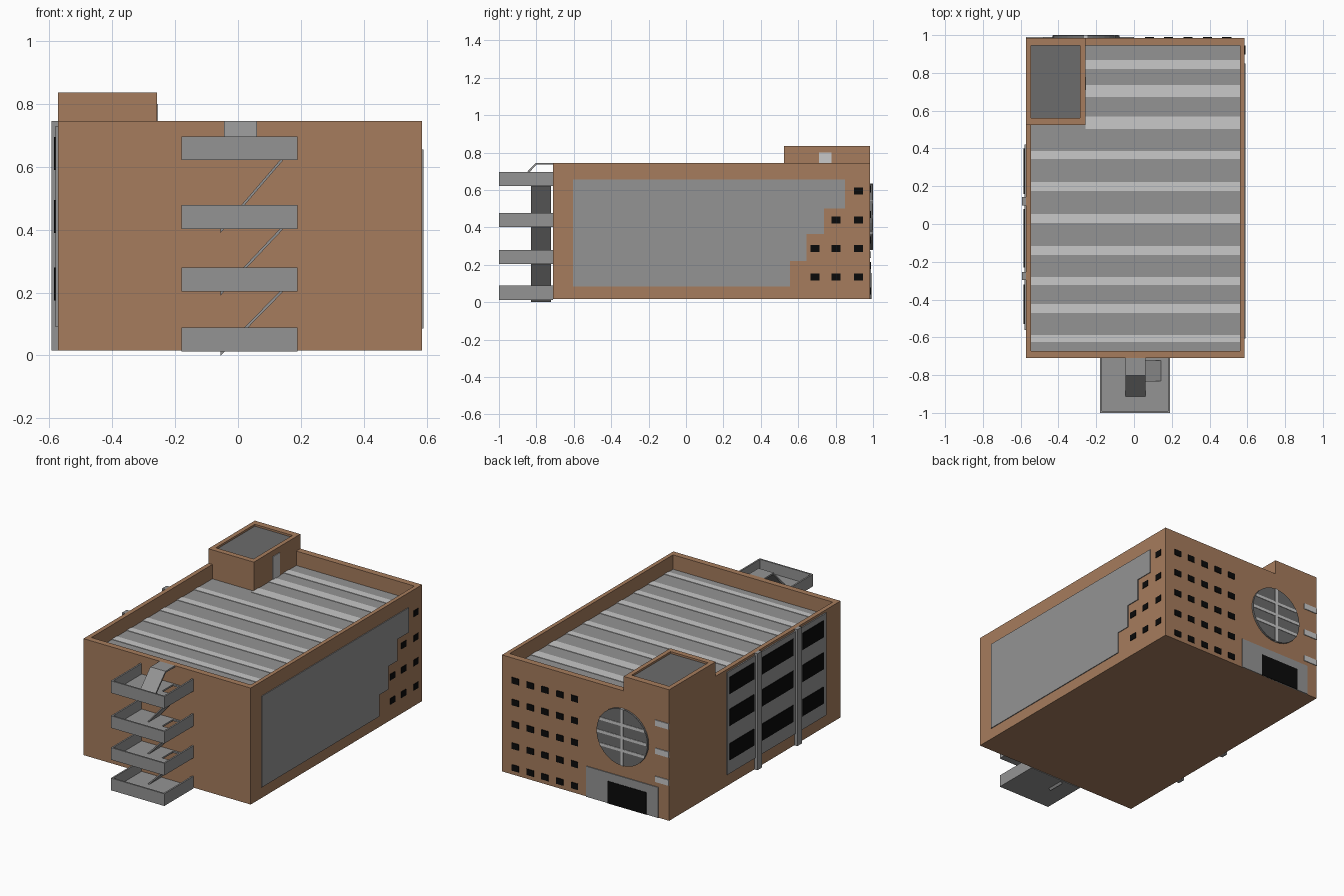
import bpy, bmesh, math
from mathutils import Vector, Matrix

if "Cube" in bpy.data.objects:
    bpy.data.objects.remove(bpy.data.objects["Cube"], do_unlink=True)


def material(name, rgb):
    m = bpy.data.materials.new(name)
    m.use_nodes = True
    m.diffuse_color = (*rgb, 1)
    m.node_tree.nodes["Principled BSDF"].inputs["Base Color"].default_value = (*rgb, 1)
    return m


BRICK = material("brick brown", (0.381, 0.202, 0.109))
GREY = material("concrete grey", (0.296, 0.296, 0.296))
LIGHT = material("light grey", (0.577, 0.577, 0.577))
DARK = material("dark grey", (0.15, 0.15, 0.15))
BLACK = material("black", (0.003, 0.003, 0.003))


def finish(bm, name, *mats):
    bmesh.ops.recalc_face_normals(bm, faces=bm.faces)
    me = bpy.data.meshes.new(name)
    bm.to_mesh(me)
    bm.free()
    for m in mats:
        me.materials.append(m)
    ob = bpy.data.objects.new(name, me)
    bpy.context.collection.objects.link(ob)
    return ob


def add_box(bm, x0, x1, y0, y1, z0, z1):
    size = Matrix.Diagonal((x1 - x0, y1 - y0, z1 - z0, 1))
    mid = Matrix.Translation(((x0 + x1) / 2, (y0 + y1) / 2, (z0 + z1) / 2))
    return bmesh.ops.create_cube(bm, size=1, matrix=mid @ size)["verts"]


def boxes(name, mat, items):
    bm = bmesh.new()
    for item in items:
        add_box(bm, *item)
    return finish(bm, name, mat)


def prism(name, mat, points, push):
    bm = bmesh.new()
    face = bm.faces.new([bm.verts.new(p) for p in points])
    new = bmesh.ops.extrude_face_region(bm, geom=[face])["geom"]
    bmesh.ops.translate(bm, vec=Vector(push), verts=[v for v in new if isinstance(v, bmesh.types.BMVert)])
    bm.faces.new([bm.verts.new(p) for p in points]) if face not in bm.faces[:] else None
    bmesh.ops.remove_doubles(bm, verts=bm.verts, dist=1e-5)
    return finish(bm, name, mat)


def walled_block(name, outer, inner, floor_z, floor_mat):
    """Solid block whose top is sunk inside a parapet."""
    bm = bmesh.new()
    add_box(bm, *outer)
    top = max(bm.faces, key=lambda f: f.calc_center_median().z)
    bmesh.ops.inset_individual(bm, faces=[top], thickness=0.01)
    c = top.calc_center_median()
    rim = bmesh.ops.extrude_face_region(bm, geom=[top])["geom"]
    for v in top.verts:
        v.co.x = inner[0] if v.co.x < c.x else inner[1]
        v.co.y = inner[2] if v.co.y < c.y else inner[3]
    sunk = [f for f in rim if isinstance(f, bmesh.types.BMFace)][0]
    for v in sunk.verts:
        v.co.x = inner[0] if v.co.x < c.x else inner[1]
        v.co.y = inner[2] if v.co.y < c.y else inner[3]
        v.co.z = floor_z
    sunk.material_index = 1
    if top.is_valid:
        bmesh.ops.delete(bm, geom=[top], context='FACES_ONLY')
    return finish(bm, name, BRICK, floor_mat)


# Main extents
X0, X1, Y0, Y1, Z0, Z1 = -0.573, 0.585, -0.71, 0.985, 0.016, 0.745
ROOF = 0.655
walled_block("building_shell", (X0, X1, Y0, Y1, Z0, Z1), (-0.545, 0.56, -0.672, 0.945), ROOF, GREY)
walled_block("stair_tower", (X0, -0.258, 0.525, Y1, ROOF, 0.836), (-0.545, -0.285, 0.56, 0.945), 0.824, DARK)
boxes("tower_door", LIGHT, [(-0.26, -0.254, 0.71, 0.778, ROOF, 0.8)])

# Painted roof stripes
stripes = [(0.82, 0.868), (0.672, 0.735), (0.502, 0.57), (0.344, 0.386), (0.175, 0.222),
           (0.005, 0.053), (-0.164, -0.116), (-0.323, -0.28), (-0.47, -0.423), (-0.624, -0.587)]
boxes("roof_stripes", LIGHT,
      [(-0.258 if y1 > 0.525 else -0.545, 0.56, y0, y1, ROOF - 0.002, ROOF + 0.003) for y0, y1 in stripes])

# Stepped side panel
steps = [(0.555, 0.085), (0.555, 0.22), (0.645, 0.22), (0.645, 0.365), (0.737, 0.365),
         (0.737, 0.5), (0.85, 0.5), (0.85, 0.655), (-0.605, 0.655), (-0.605, 0.085)]
prism("left_side_panel", GREY, [(X1 - 0.002, y, z) for y, z in steps], (0.007, 0, 0))

# Small square windows
W, H = 0.024, 0.019
side = [(y, z) for z, count in ((0.595, 1), (0.44, 2), (0.287, 3), (0.135, 3))
        for y in (0.922, 0.802, 0.69)[:count]]
boxes("left_side_windows", BLACK,
      [(X1 - 0.002, X1 + 0.004, y - W, y + W, z - H, z + H) for y, z in side])
boxes("back_windows", BLACK,
      [(x - W, x + W, Y1 - 0.002, Y1 + 0.004, z - H, z + H)
       for x in [0.081 + 0.1025 * i for i in range(5)]
       for z in [0.06 + 0.1365 * j for j in range(5)]])

# Back entrance
boxes("entrance_surround", GREY, [(-0.5, 0.0, Y1 - 0.002, Y1 + 0.005, Z0, 0.207)])
boxes("entrance_door", BLACK, [(-0.42, -0.15, Y1, Y1 + 0.008, Z0, 0.155)])

# Round back window with glazing bars
CX, CZ, R = -0.255, 0.457, 0.177
bm = bmesh.new()
bmesh.ops.create_cone(bm, cap_ends=True, segments=32, radius1=R, radius2=R, depth=0.016,
                      matrix=Matrix.Translation((CX, Y1 + 0.004, CZ)) @ Matrix.Rotation(math.pi / 2, 4, 'X'))
finish(bm, "round_window", DARK)
bars = [(CX - 0.01, CX + 0.01, Y1, Y1 + 0.015, CZ - R, CZ + R)]
for dz in (-0.08, 0, 0.08):
    half = math.sqrt(R * R - dz * dz) - 0.004
    bars.append((CX - half, CX + half, Y1, Y1 + 0.015, CZ + dz - 0.009, CZ + dz + 0.009))
boxes("round_window_bars", LIGHT, bars)

# Light slats at the back corner
boxes("corner_slats", LIGHT,
      [(X0, -0.478, Y1 - 0.002, Y1 + 0.005, z - 0.018, z + 0.018) for z in (0.254, 0.43, 0.606)])

# Glazed bays and pillars on the right side
boxes("right_side_panel", GREY, [(X0 - 0.008, X0 + 0.002, -0.56, 0.42, 0.09, 0.73)])
boxes("right_side_windows", BLACK,
      [(X0 - 0.012, X0, y0, y1, z, z + 0.104)
       for y0, y1 in ((0.16, 0.4), (-0.23, 0.08), (-0.53, -0.32))
       for z in (0.175, 0.39, 0.59)])
boxes("right_side_pillars", GREY,
      [(X0 - 0.021, X0, y - 0.022, y + 0.022, Z0, Z1) for y in (0.12, -0.275)])

# Fire escape landings: floor around a stair opening, with three low walls
LX0, LX1, LY = -0.18, 0.19, -1.0
T = 0.01
HX0, HX1, HY0, HY1 = 0.055, 0.142, -0.83, -0.722
levels = [0.012, 0.203, 0.402, 0.621]
for i, z in enumerate(levels):
    top = z + T
    if i == 0:
        parts = [(LX0, LX1, LY, Y0, z, top)]
    else:
        parts = [(LX0, HX0, LY, Y0, z, top), (HX1, LX1, LY, Y0, z, top),
                 (HX0, HX1, LY, HY0, z, top), (HX0, HX1, HY1, Y0, z, top)]
    parts += [(LX0, LX0 + T, LY, Y0, z, z + 0.076), (LX1 - T, LX1, LY, Y0, z, z + 0.076),
              (LX0 + T, LX1 - T, LY, LY + T, z, z + 0.076)]
    boxes(f"escape_landing_{i + 1}", GREY, parts)

# Sloping flights between landings
for i, (low, high) in enumerate(zip(levels, levels[1:])):
    a, b = low - 0.002, high + T
    prism(f"escape_flight_{i + 1}", GREY,
          [(-0.055, HY0, a - 0.01), (HX1, HY0, b - 0.012), (HX1, HY0, b), (-0.055, HY0, a + 0.002)],
          (0, HY1 - HY0, 0))

# Last flight up to the roof edge
run = [(-0.912, 0.631), (-0.803, Z1), (Y0, Z1), (Y0, Z1 - 0.01), (-0.799, Z1 - 0.01), (-0.898, 0.631)]
prism("roof_flight", GREY, [(-0.045, y, z) for y, z in run], (0.105, 0, 0))
